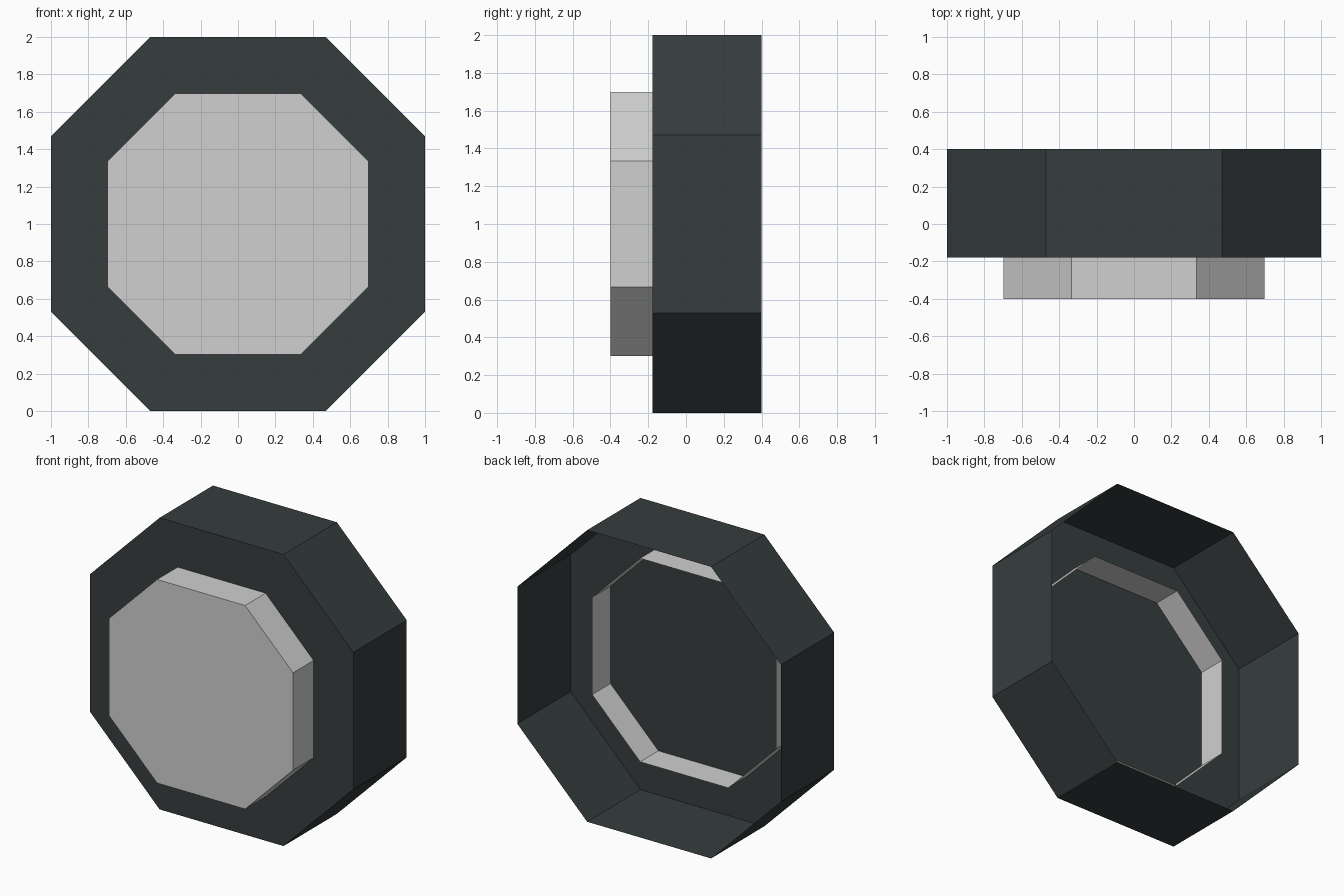
import bpy, bmesh

if "Cube" in bpy.data.objects:
    bpy.data.objects.remove(bpy.data.objects["Cube"])


def material(name, color):
    m = bpy.data.materials.new(name)
    m.diffuse_color = (*color, 1)
    m.use_nodes = True
    m.node_tree.nodes["Principled BSDF"].inputs["Base Color"].default_value = m.diffuse_color
    return m


def octagon_cup(name, half, flat, y_front, y_back, mat):
    """Octagonal cup: closed at the front, open at the back, thin walls."""
    profile = [(flat, -half), (half, -flat), (half, flat), (flat, half),
               (-flat, half), (-half, flat), (-half, -flat), (-flat, -half)]
    bm = bmesh.new()
    front = [bm.verts.new((x, y_front, z + 1)) for x, z in profile]
    back = [bm.verts.new((x, y_back, z + 1)) for x, z in profile]
    bm.faces.new(front)
    for i in range(8):
        j = (i + 1) % 8
        bm.faces.new((front[j], front[i], back[i], back[j]))
    bm.normal_update()
    mesh = bpy.data.meshes.new(name)
    bm.to_mesh(mesh)
    bm.free()
    mesh.materials.append(mat)
    obj = bpy.data.objects.new(name, mesh)
    bpy.context.collection.objects.link(obj)
    return obj


dark = material("dark grey", (0.037, 0.047, 0.047))
light = material("light grey", (0.63, 0.63, 0.63))

# Dark housing, open at the back
octagon_cup("housing", 1.0, 0.47, -0.178, 0.4, dark)
# Light front panel whose open walls pass through the housing front
octagon_cup("front_panel", 0.698, 0.334, -0.4, 0.02, light)
